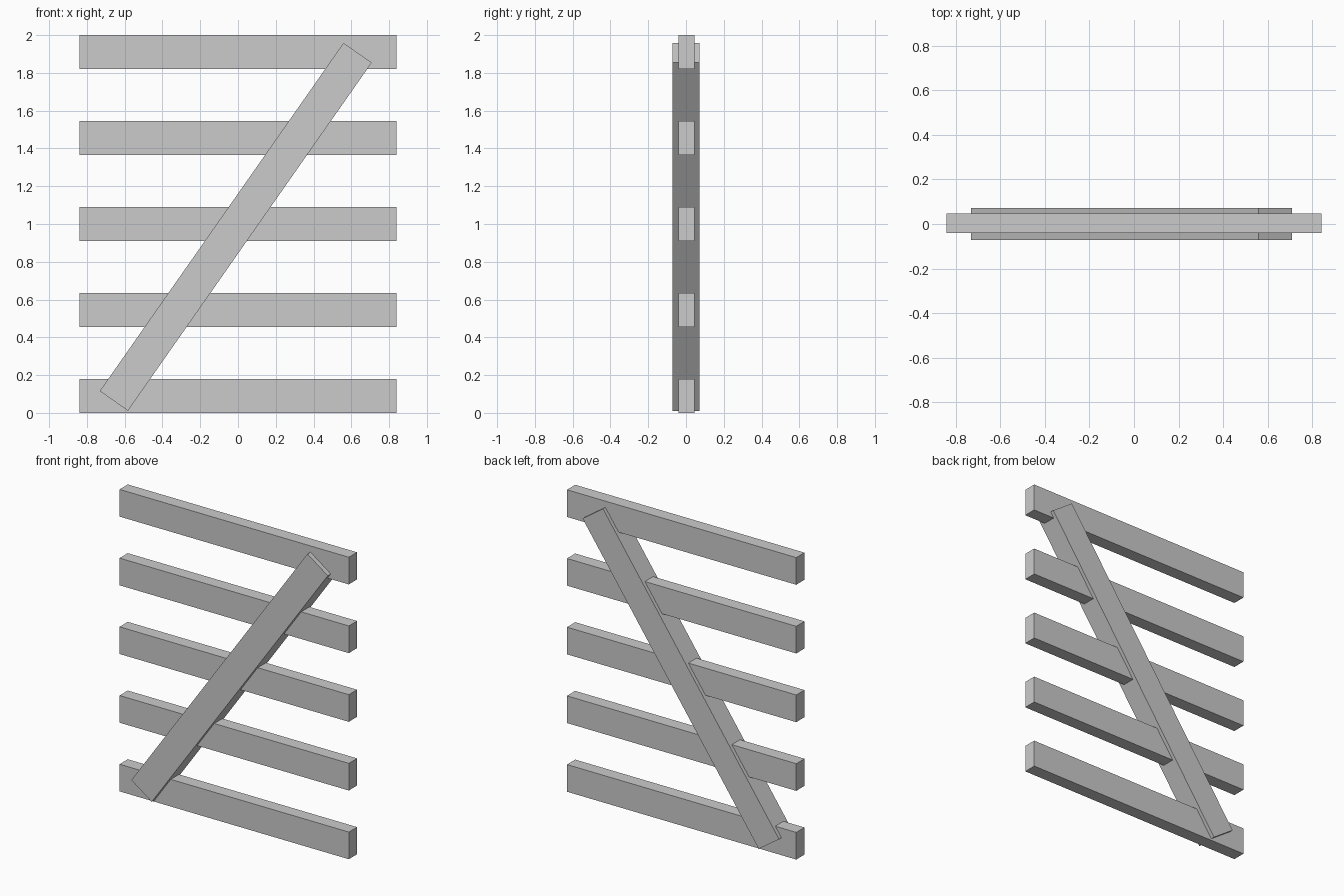
import bpy
import math

if "Cube" in bpy.data.objects:
    bpy.data.objects.remove(bpy.data.objects["Cube"])


def box(name, center, size, rot_y=0.0):
    bpy.ops.mesh.primitive_cube_add(size=1, location=center, rotation=(0, rot_y, 0))
    obj = bpy.context.object
    obj.name = name
    obj.scale = size
    bpy.ops.object.transform_apply(location=False, rotation=False, scale=True)
    return obj


# Five evenly spaced horizontal slats
SLAT_H = 0.18
STEP = (2.0 - SLAT_H) / 4
for i in range(5):
    box(f"slat_{i + 1}", (0, 0.003, SLAT_H / 2 + i * STEP), (1.68, 0.086, SLAT_H))

# Thicker diagonal brace running from lower left to upper right
box("diagonal_brace", (-0.012, 0, 0.985), (2.25, 0.142, 0.182), -math.radians(55))
